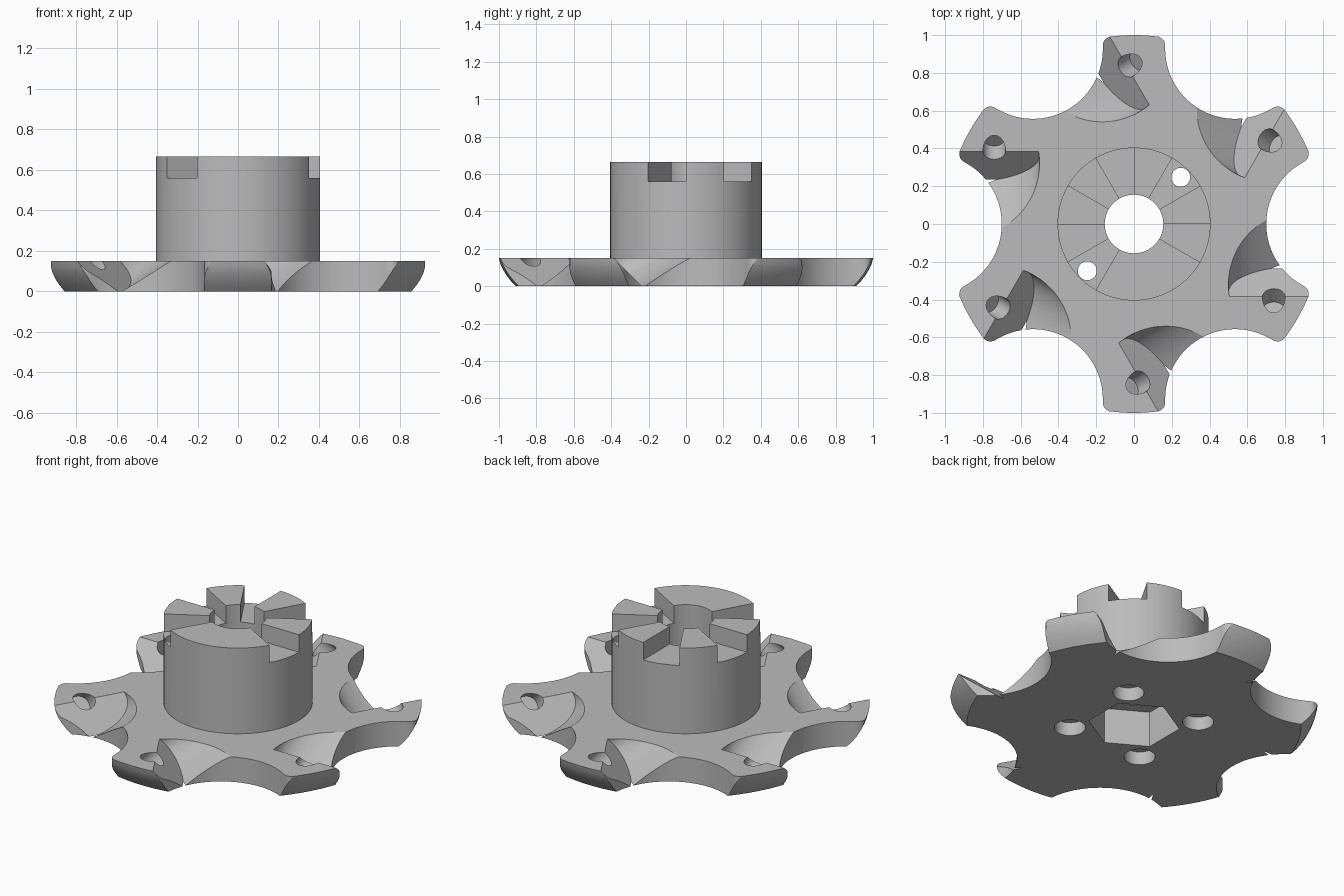
import bpy, bmesh, math
from mathutils import Matrix, Vector

cube = bpy.data.objects.get("Cube")
if cube:
    bpy.data.objects.remove(cube, do_unlink=True)

steel = bpy.data.materials.new("grey steel")
steel.use_nodes = True
GREY = (0.5, 0.5, 0.5, 1)
steel.diffuse_color = GREY
for node in steel.node_tree.nodes:
    if node.type == 'BSDF_PRINCIPLED':
        node.inputs["Base Color"].default_value = GREY


def circle(r, z, x=0.0, y=0.0, n=96, turn=0.0):
    return [Vector((x + r * math.cos(turn + i * math.tau / n),
                    y + r * math.sin(turn + i * math.tau / n), z)) for i in range(n)]


def loft(name, rings, matrix=None):
    """Closed solid through rings of equal length."""
    bm = bmesh.new()
    loops = [[bm.verts.new(p) for p in ring] for ring in rings]
    n = len(loops[0])
    for a, b in zip(loops, loops[1:]):
        for i in range(n):
            j = (i + 1) % n
            bm.faces.new((a[i], a[j], b[j], b[i]))
    bm.faces.new(loops[0][::-1])
    bm.faces.new(loops[-1])
    if matrix:
        bm.transform(matrix)
    bmesh.ops.recalc_face_normals(bm, faces=bm.faces)
    mesh = bpy.data.meshes.new(name)
    bm.to_mesh(mesh)
    bm.free()
    mesh.materials.append(steel)
    obj = bpy.data.objects.new(name, mesh)
    bpy.context.collection.objects.link(obj)
    return obj


def combine(obj, other, operation='DIFFERENCE'):
    """Apply a boolean and discard the helper."""
    mod = obj.modifiers.new("bool", 'BOOLEAN')
    mod.operation = operation
    mod.solver = 'EXACT'
    mod.object = other
    bpy.context.view_layer.objects.active = obj
    bpy.ops.object.modifier_apply(modifier=mod.name)
    bpy.data.objects.remove(other, do_unlink=True)


def spin(deg):
    return Matrix.Rotation(math.radians(deg), 4, 'Z')


def polar(r, deg):
    return Vector((r * math.cos(math.radians(deg)), r * math.sin(math.radians(deg)), 0))


def prism(name, outline, z0, z1, matrix=None):
    return loft(name, [[Vector((p.x, p.y, z)) for p in outline] for z in (z0, z1)], matrix)


# Six-lobed outline: concave scallops, rounded corners, short tips
def bay(t):
    return Vector((1.07 - 0.37 * math.cos(math.radians(t)), 0.37 * math.sin(math.radians(t)), 0))


def rounded(a, b, c):
    return [a * (1 - s) ** 2 + b * 2 * s * (1 - s) + c * s * s for s in (0.2, 0.4, 0.6, 0.8)]


sector = [bay(-61 + 122 * i / 28) for i in range(29)]
sector += rounded(bay(61), bay(69), polar(1.003, 23.3))
sector += [polar(1.003, 23.3 + 13.4 * i / 6) for i in range(7)]
turn = spin(60)
sector += rounded(polar(1.003, 36.7), turn @ bay(-69), turn @ bay(-61))
outline = [spin(60 * k) @ p for k in range(6) for p in sector]

# Disc with rounded lower rim
rim = [(0.91, 0), (0.938, 0.03), (0.961, 0.06), (0.979, 0.09), (0.993, 0.12), (1.0, 0.15)]
body = loft("cutter_body", [circle(r, z, n=192) for r, z in rim])
combine(body, prism("lobes", outline, -0.05, 0.2), 'INTERSECT')

# Central hub
combine(body, loft("hub", [circle(0.405, 0.1), circle(0.405, 0.665)]), 'UNION')

# Bore and hexagonal recess underneath
combine(body, loft("bore", [circle(0.155, -0.1), circle(0.155, 0.8)]))
combine(body, loft("hex_recess", [circle(0.25, z, n=6, turn=math.pi / 6) for z in (-0.1, 0.215)]))

# Wedge slots across the hub top
wedge = [Vector((0, 0, 0)), polar(0.6, 30), polar(0.6, 60)]
for k in range(6):
    combine(body, prism("slot", wedge, 0.56, 0.8, spin(60 * k)))

# Four stepped pin holes, two of them going right through
for k in range(4):
    p = polar(0.35, 45 + 90 * k)
    top = 0.8 if k % 2 == 0 else 0.3
    combine(body, loft("counterbore", [circle(0.085, z, p.x, p.y, 32) for z in (-0.1, 0.08)]))
    combine(body, loft("pin_hole", [circle(0.05, z, p.x, p.y, 32) for z in (0.02, top)]))

# Each lobe: curved gullet ending at a sloped seat, with a screw hole
tilt = Matrix.Translation((0.74, -0.385, 0.15)) @ Matrix.Rotation(-math.pi / 4, 4, 'X')
for k in range(6):
    m = spin(60 * k)
    gullet = loft("gullet", [circle(0.39, z, 0.89, -0.59 + 1.8 * z) for z in (-0.03, 0.18)], m)
    seat = loft("seat", [[Vector((0.3, -0.235 - z, z)), Vector((1.5, -0.235 - z, z)),
                          Vector((1.5, 0.6, z)), Vector((0.3, 0.6, z))]
                         for z in (-0.06, 0.22)], m)
    combine(gullet, seat, 'INTERSECT')
    combine(body, gullet)
    combine(body, loft("screw_hole", [circle(0.06, z, n=32) for z in (-0.1, 0.15)], m @ tilt))

# Smooth curved walls, crisp edges
bpy.ops.object.select_all(action='DESELECT')
body.select_set(True)
bpy.context.view_layer.objects.active = body
bpy.ops.object.shade_smooth_by_angle(angle=math.radians(25))
